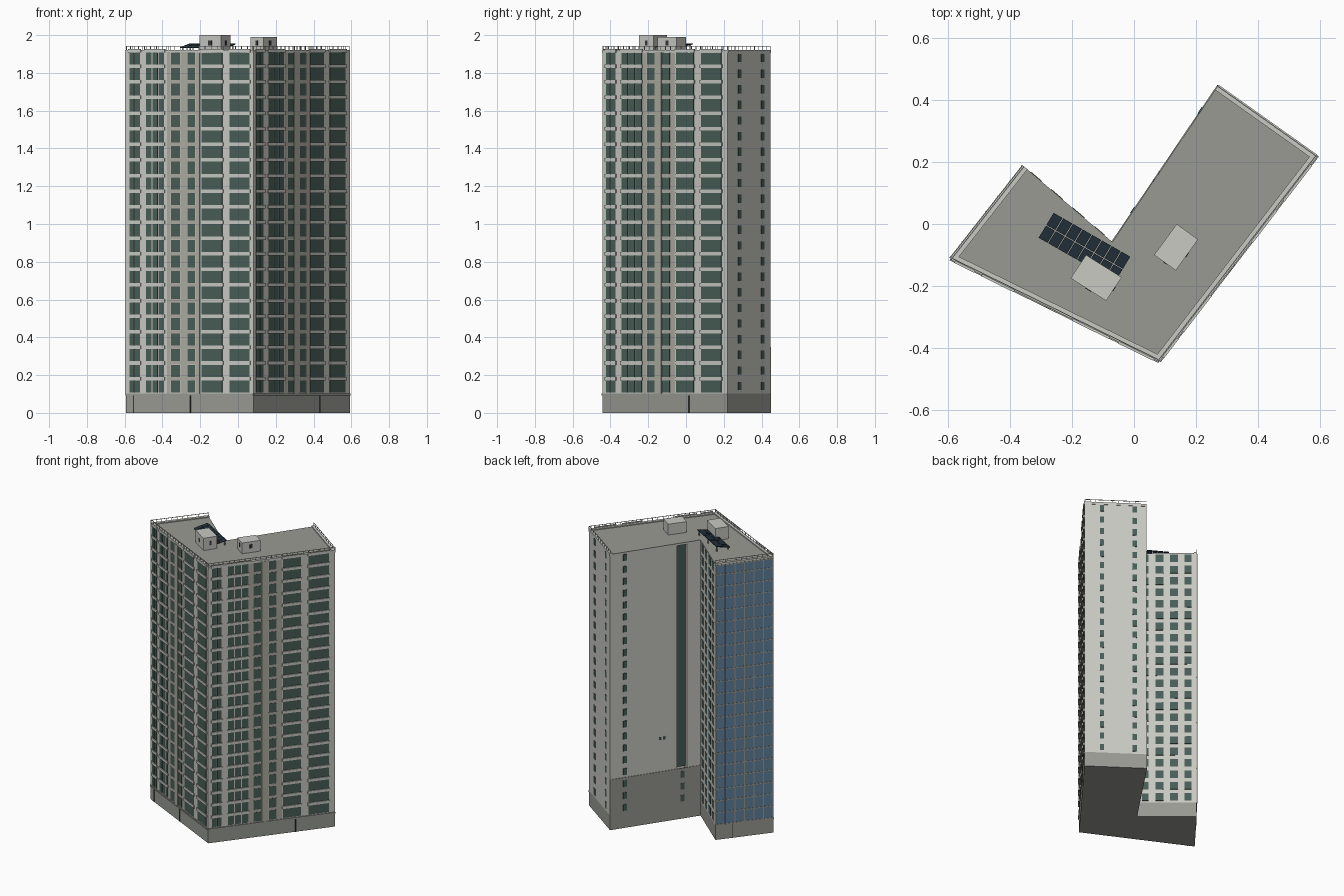
import bpy, bmesh, math
from mathutils import Vector

if "Cube" in bpy.data.objects:
    bpy.data.objects.remove(bpy.data.objects["Cube"])


def mat(name, col):
    m = bpy.data.materials.new(name)
    m.diffuse_color = (*col, 1)
    m.use_nodes = True
    m.node_tree.nodes["Principled BSDF"].inputs["Base Color"].default_value = m.diffuse_color
    return m


WALL = mat("pale_wall", (0.58, 0.585, 0.545))
GREY = mat("grey_concrete", (0.314, 0.323, 0.287))
TAUPE = mat("taupe_wall", (0.42, 0.41, 0.36))
GLASS = mat("green_glass", (0.065, 0.11, 0.095))
BLUE = mat("blue_glass", (0.12, 0.22, 0.33))
SOLAR = mat("solar_blue", (0.017, 0.032, 0.048))
DARK = mat("dark_joint", (0.04, 0.04, 0.04))

# Footprint corners, counter-clockwise
A, B, C, D, E, F = [Vector(p) for p in (
    (-0.593, -0.112), (0.081, -0.443), (0.592, 0.221),
    (0.272, 0.448), (-0.07, -0.058), (-0.358, 0.188))]
FOOT = [A, B, C, D, E, F]
ROOF, PODIUM, FLOORS, PITCH, BASE = 1.915, 0.102, 22, 0.0827, 0.108
parts = {}


def part(name, material):
    """Mesh that collects all pieces of one kind."""
    if name not in parts:
        parts[name] = (bmesh.new(), material)
    return parts[name][0]


def prism(bm, pts, z0, z1):
    lo = [bm.verts.new((p[0], p[1], z0)) for p in pts]
    hi = [bm.verts.new((p[0], p[1], z1)) for p in pts]
    bm.faces.new(lo[::-1])
    bm.faces.new(hi)
    n = len(pts)
    for i in range(n):
        j = (i + 1) % n
        bm.faces.new((lo[i], lo[j], hi[j], hi[i]))


def outward(p, q):
    d = (q - p).normalized()
    return Vector((d.y, -d.x))


def plate(bm, wall, t0, t1, z0, z1, out=0.004, back=0.001):
    """Box on a wall from fraction t0 to t1, standing out of it."""
    p, q = wall
    n = outward(p, q)
    a, b = p.lerp(q, t0), p.lerp(q, t1)
    prism(bm, [a - n * back, a + n * out, b + n * out, b - n * back], z0, z1)


def window_column(wall, t0, t1, height, panes=1, lift=0, ledge=False):
    gap = 0.006 / (wall[1] - wall[0]).length
    w = (t1 - t0 - gap * (panes - 1)) / panes
    for i in range(FLOORS):
        z = BASE + PITCH * i + lift
        for k in range(panes):
            s = t0 + k * (w + gap)
            plate(part("windows", GLASS), wall, s, s + w, z, z + height, 0.002)
        if ledge:
            plate(part("balcony_ledges", WALL), wall, t0 - 0.008, t1 + 0.008,
                  z + height, z + PITCH, 0.007)


front, side, end = (A, B), (B, C), (C, D)
rear, inner, glazed = (D, E), (E, F), (F, A)

# Tower with a vertical slot in the rear wall
n = outward(D, E)
s0, s1 = D.lerp(E, 0.74), D.lerp(E, 0.85)
slot = [s0, s0 - n * 0.04, s1 - n * 0.04, s1]
prism(part("tower", WALL), [A, B, C, D] + slot + [E, F], PODIUM, 1.9)
prism(part("roof_edge", WALL), FOOT, 1.9, 1.912)
prism(part("roof_deck", GREY), FOOT, 1.912, ROOF)
prism(part("slot_glass", GLASS),
      [s0 - n * 0.025, s0 - n * 0.04, s1 - n * 0.04, s1 - n * 0.025], 0.35, 1.9)

# Podium, with a taller plinth on the rear wall
prism(part("podium", GREY), FOOT, 0, PODIUM)
plate(part("rear_plinth", GREY), rear, 0, 1, 0, 0.35, 0.003, 0.002)
for wall, t in ((front, 0.06), (front, 0.505), (side, 0.69), (glazed, 0.3)):
    plate(part("podium_joints", DARK), wall, t - 0.004, t + 0.004, 0, PODIUM, 0.003)
for wall in (front, side):
    plate(part("podium_cornice", GREY), wall, 0, 1, 0.092, PODIUM, 0.006)

# Main facades: wide window bays either side of a darker central strip
for wall, cols in (
        (front, ((.03, .11), (.16, .30), (.353, .426), (.485, .544), (.595, .757), (.816, .97))),
        (side, ((.03, .105), (.155, .315), (.357, .417), (.478, .538), (.59, .73), (.79, .95)))):
    for (a, b) in ((0.322, cols[2][0] - 0.004), (cols[3][1] + 0.004, 0.58)):
        plate(part("facade_strips", TAUPE), wall, a, b, PODIUM, 1.91, 0.002)
    plate(part("facade_strips", TAUPE), wall, cols[2][1] + 0.004, cols[3][0] - 0.004,
          PODIUM, 1.91, 0.005)
    for i, (a, b) in enumerate(cols):
        narrow = i in (2, 3)
        window_column(wall, a, b, 0.064, (2, 3, 1, 1, 1, 1)[i], 0, not narrow)
    for i in range(FLOORS - 1):
        z = BASE + PITCH * (i + 1)
        for a, b in cols[2:4]:
            plate(part("strip_sills", TAUPE), wall, a - .004, b + .004, z - .018, z, 0.002)

# End, inner and rear walls
for t in (0.28, 0.81):
    window_column(end, t - 0.035, t + 0.035, 0.044, lift=0.012)
for a, b in ((0.09, 0.20), (0.315, 0.45), (0.555, 0.69), (0.795, 0.915)):
    window_column(inner, a, b, 0.054, lift=0.006)
for i in range(FLOORS):
    z = BASE + PITCH * i + 0.012
    plate(part("rear_windows", GLASS), rear, 0.145, 0.185, z, z + 0.044, 0.005)
    if i < 3:
        plate(part("rear_windows", GLASS), rear, 0.78, 0.82, z, z + 0.044, 0.005)
for t in (0.55, 0.595):
    plate(part("rear_windows", GLASS), rear, t, t + 0.018, 0.57, 0.59, 0.003)

# Blue curtain wall with a grid of mullions
plate(part("curtain_wall", BLUE), glazed, 0.01, 0.99, PODIUM, 1.908, 0.002)
grid = part("curtain_mullions", GREY)
for i in range(7):
    t = 0.01 + 0.98 * i / 6
    plate(grid, glazed, t - 0.007, t + 0.007, PODIUM, 1.91, 0.005)
for i in range(FLOORS + 1):
    z = min(PODIUM + PITCH * i, 1.902)
    plate(grid, glazed, 0, 1, z, z + 0.007, 0.004)

# Parapet lip and railing on the outer edges
for wall in (front, side, end, glazed):
    plate(part("parapet", WALL), wall, 0, 1, 1.905, 1.922, 0.002, 0.018)
    rail = part("railing", WALL)
    plate(rail, wall, 0, 1, 1.939, 1.942, -0.002, 0.005)
    count = round((wall[1] - wall[0]).length / 0.035)
    for i in range(count + 1):
        t = i / count
        plate(rail, wall, t - 0.002, t + 0.002, 1.92, 1.94, -0.002, 0.005)

# Rooftop plant rooms with a dark opening on every side
for pts, top in ((((-.205, -.175), (-.09, -.248), (-.04, -.172), (-.155, -.1)), 2.0),
                 (((.065, -.1), (.135, -.15), (.207, -.05), (.138, 0)), 1.99)):
    pts = [Vector(p) for p in pts]
    prism(part("plant_rooms", WALL), pts, ROOF - 0.002, top)
    for i in (0, 1):
        plate(part("plant_openings", DARK), (pts[i], pts[i + 1]), 0.42, 0.58,
              1.945, 1.972, 0.002)

# Tilted solar array in two rows of eight
o, u, v = Vector((-.31, -.045)), Vector((.25, -.143)), Vector((.05, .083))
solar = part("solar_panels", SOLAR)
for r in range(2):
    for c in range(8):
        quad = []
        for a, b in ((0, 0), (1, 0), (1, 1), (0, 1)):
            x = (c + 0.04 + a * 0.92) / 8
            y = (r + 0.03 + b * 0.94) / 2
            quad.append((*(o + u * x + v * y), 1.935 + 0.02 * y))
        lo = [solar.verts.new((x, y, z - 0.004)) for x, y, z in quad]
        hi = [solar.verts.new(p) for p in quad]
        solar.faces.new(lo[::-1])
        solar.faces.new(hi)
        for i in range(4):
            j = (i + 1) % 4
            solar.faces.new((lo[i], lo[j], hi[j], hi[i]))
for x in (0.05, 0.5, 0.95):
    for y in (0.1, 0.9):
        p = o + u * x + v * y
        prism(part("solar_legs", GREY),
              [p + Vector(d) * 0.003 for d in ((-1, -1), (1, -1), (1, 1), (-1, 1))],
              ROOF, 1.93 + 0.02 * y)

# Turn every collected part into an object
for name, (bm, material) in parts.items():
    bmesh.ops.recalc_face_normals(bm, faces=bm.faces)
    mesh = bpy.data.meshes.new(name)
    bm.to_mesh(mesh)
    bm.free()
    mesh.materials.append(material)
    bpy.context.collection.objects.link(bpy.data.objects.new(name, mesh))
